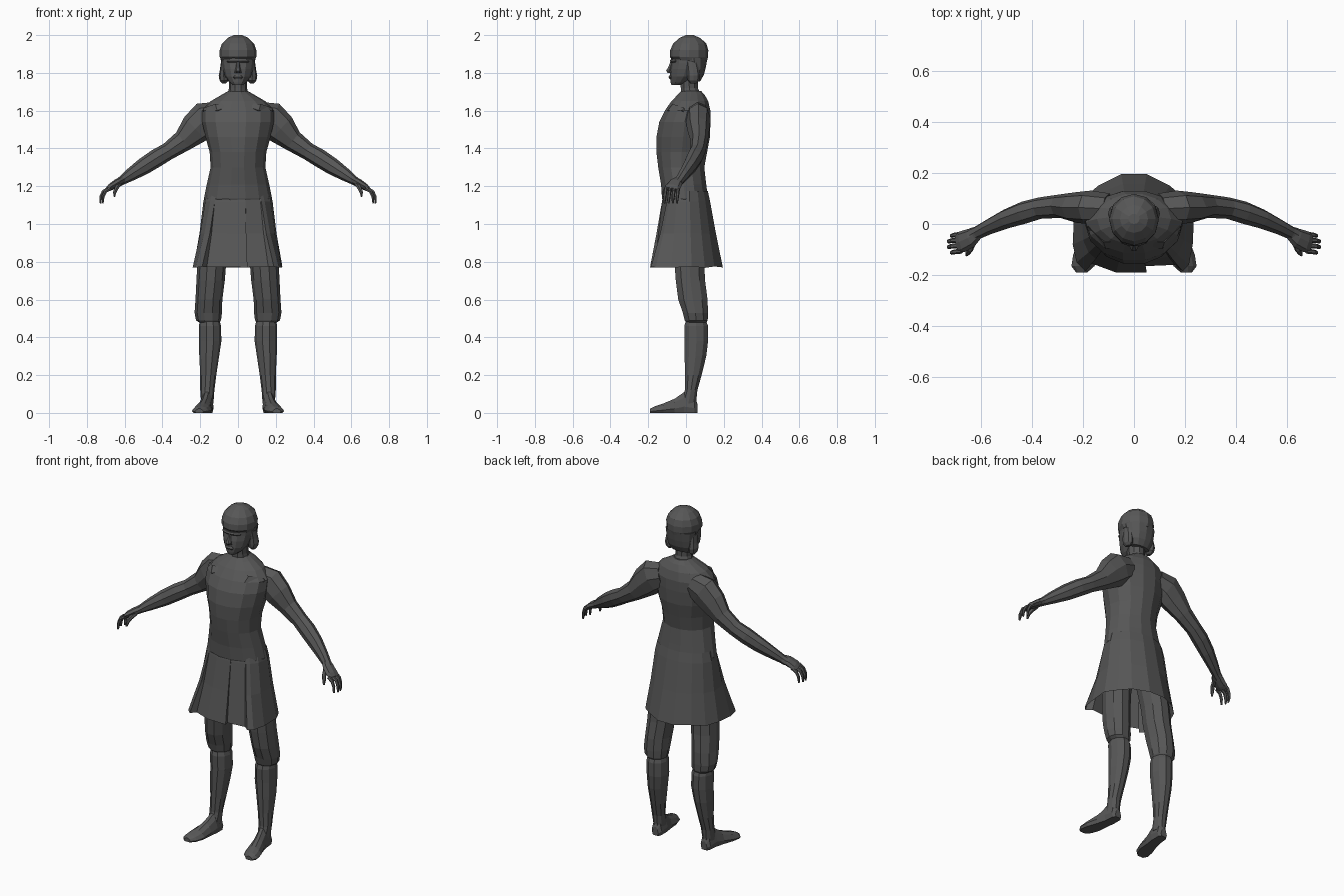
import bpy, bmesh, math
from mathutils import Vector

mat = bpy.data.materials.new("dark_grey")
mat.diffuse_color = (0.095, 0.095, 0.095, 1)


def finish(name, bm):
    bmesh.ops.recalc_face_normals(bm, faces=bm.faces)
    me = bpy.data.meshes.new(name)
    bm.to_mesh(me)
    bm.free()
    me.materials.append(mat)
    ob = bpy.data.objects.new(name, me)
    bpy.context.collection.objects.link(ob)
    return ob


def skin(name, loops, caps=True):
    """Bridge equal-length point loops into a faceted skin."""
    bm = bmesh.new()
    rows = [[bm.verts.new(p) for p in loop] for loop in loops]
    n = len(rows[0])
    for a, b in zip(rows, rows[1:]):
        for i in range(n):
            j = (i + 1) % n
            bm.faces.new((a[i], a[j], b[j], b[i]))
    if caps:
        bm.faces.new(rows[0])
        bm.faces.new(rows[-1])
    return finish(name, bm)


def column(name, rings, n=12, caps=True):
    """Upright loft; each ring is (z, x0, x1, y0, y1)."""
    loops = []
    for z, x0, x1, y0, y1 in rings:
        cx, cy, rx, ry = (x0 + x1) / 2, (y0 + y1) / 2, (x1 - x0) / 2, (y1 - y0) / 2
        loops.append([(cx + rx * math.cos(math.tau * i / n),
                       cy + ry * math.sin(math.tau * i / n), z) for i in range(n)])
    return skin(name, loops, caps)


def limb(name, path, n=8):
    """Loft along a path; each stop is (point, half depth in y, half height)."""
    pts = [Vector(p[0]) for p in path]
    loops = []
    for k, (p, ry, rz) in enumerate(path):
        d = (pts[min(k + 1, len(pts) - 1)] - pts[max(k - 1, 0)]).normalized()
        side = Vector((0, 1, 0))
        side = (side - d * side.dot(d)).normalized()
        up = d.cross(side)
        loops.append([pts[k] + side * ry * math.cos(math.tau * i / n)
                      + up * rz * math.sin(math.tau * i / n) for i in range(n)])
    return skin(name, loops)


def flip(rings, s):
    return [(z, min(a * s, b * s), max(a * s, b * s), c, d) for z, a, b, c, d in rings]


# Torso with sloping shoulders
column("torso", [
    (1.10, -.165, .165, -.115, .11), (1.135, -.18, .18, -.13, .12),
    (1.21, -.165, .165, -.135, .11), (1.30, -.145, .145, -.15, .10),
    (1.38, -.15, .15, -.16, .115), (1.46, -.172, .172, -.16, .13),
    (1.54, -.19, .19, -.145, .133), (1.60, -.19, .19, -.115, .132),
    (1.65, -.145, .145, -.08, .12), (1.685, -.085, .085, -.045, .10),
    (1.705, -.05, .05, -.025, .08)], 14)
column("neck", [(1.66, -.06, .06, -.03, .09), (1.72, -.048, .048, -.03, .065),
                (1.80, -.05, .05, -.035, .065)], 10)

# Face, hair cap and hair gathered at the back
column("face", [
    (1.735, -.025, .025, -.077, -.03), (1.75, -.045, .045, -.082, .02),
    (1.78, -.068, .068, -.085, .06), (1.82, -.08, .08, -.084, .08),
    (1.85, -.085, .085, -.078, .09), (1.90, -.085, .085, -.08, .10)], 12)
column("hair_cap", [
    (1.865, -.088, .088, -.068, .112), (1.885, -.097, .097, -.086, .117),
    (1.92, -.097, .097, -.084, .118), (1.955, -.085, .085, -.068, .108),
    (1.985, -.055, .055, -.035, .075), (2.0, -.022, .022, 0, .04)], 12)
column("back_hair", [
    (1.755, -.06, .06, .03, .075), (1.79, -.078, .078, .005, .095),
    (1.83, -.086, .086, -.01, .105), (1.88, -.093, .093, -.03, .114)], 12)

# Nose wedge, brow and lips
column("nose", [(1.80, -.018, .018, -.098, -.07), (1.81, -.017, .017, -.108, -.07),
                (1.835, -.01, .01, -.094, -.07), (1.86, -.008, .008, -.084, -.06)], 6)
column("lips", [(1.768, -.018, .018, -.087, -.07), (1.777, -.026, .026, -.093, -.07),
                (1.787, -.016, .016, -.088, -.07)], 8)
column("brow", [(1.856, -.055, .055, -.082, -.03), (1.863, -.06, .06, -.088, -.03),
                (1.872, -.055, .055, -.083, -.03)], 10)

# Skirt: folded hem narrowing to the waist, open below
hem = [(.235, .03), (.20, .10), (.14, .15), (.05, .195), (-.05, .195), (-.14, .15),
       (-.20, .10), (-.235, .03), (-.24, -.08), (-.225, -.15), (-.19, -.185), (-.165, -.155),
       (-.07, -.19), (.05, -.19), (.045, -.165), (.16, -.16), (.19, -.185),
       (.215, -.16), (.23, -.08)]
rows = []
for z, wx, wy, mix in ((.78, .235, .195, 0), (.95, .205, .16, .5),
                       (1.12, .185, .13, .9), (1.175, .172, .118, 1)):
    row = []
    for x, y in hem:
        a = math.atan2(y / .195, x / .235)
        ex, ey = wx * math.cos(a), wy * math.sin(a)
        fx, fy = x * wx / .235, y * wy / .195
        row.append((fx + (ex - fx) * mix, fy + (ey - fy) * mix,
                    z - (.012 * abs(math.sin(3 * a)) if mix == 0 else 0)))
    rows.append(row)
skin("skirt", rows, caps=False)

leg = [(1.00, .02, .18, -.08, .10), (.80, .062, .215, -.065, .10),
       (.70, .07, .22, -.058, .105), (.60, .083, .225, -.045, .118),
       (.53, .085, .23, -.02, .12), (.49, .09, .222, -.01, .118), (.475, .10, .20, 0, .11)]
shin = [(.50, .10, .20, 0, .105), (.46, .09, .207, -.012, .12), (.38, .088, .207, -.01, .12),
        (.30, .10, .205, -.01, .11), (.20, .115, .20, -.008, .085),
        (.12, .125, .20, -.008, .062), (.05, .13, .195, -.03, .055)]

for s, tag in ((1, "left"), (-1, "right")):
    def P(x, y, z):
        return (x * s, y, z)

    column(tag + "_trouser", flip(leg, s), 10)
    column(tag + "_shin", flip(shin, s), 10)

    # Foot: flat sole, toes turned out
    loops = []
    for y, cx, w, h in ((.06, .162, .02, .05), (.045, .162, .033, .085), (-.01, .165, .036, .11),
                        (-.06, .175, .04, .075), (-.12, .188, .05, .05),
                        (-.165, .20, .045, .035), (-.19, .205, .022, .022)):
        loops.append([P(cx + a * w, y, b * h) for a, b in
                      ((-.8, 0), (.8, 0), (1, .3), (.7, .75), (.25, 1), (-.25, 1), (-.7, .75), (-1, .3))])
    skin(tag + "_foot", loops)

    # Arm from shoulder to wrist
    limb(tag + "_arm", [
        (P(.10, .06, 1.58), .06, .07), (P(.17, .065, 1.555), .066, .095),
        (P(.225, .065, 1.505), .06, .085), (P(.29, .07, 1.44), .046, .058),
        (P(.37, .062, 1.385), .042, .046), (P(.43, .045, 1.35), .044, .048),
        (P(.50, .02, 1.305), .038, .045), (P(.57, -.012, 1.26), .03, .034),
        (P(.615, -.035, 1.23), .026, .024), (P(.635, -.045, 1.218), .03, .022)])

    # Hand with four curled fingers and a thumb
    limb(tag + "_palm", [(P(.61, -.035, 1.233), .024, .02), (P(.64, -.055, 1.217), .038, .022),
                         (P(.675, -.07, 1.195), .042, .018), (P(.692, -.075, 1.182), .036, .012)])
    for i in range(4):
        y = -.04 - i * .022
        out = .012 if i in (1, 2) else 0
        limb(tag + "_finger_%d" % (i + 1), [
            (P(.675, y, 1.19), .01, .011), (P(.702 + out, y - .003, 1.172), .0095, .0095),
            (P(.714 + out, y - .006, 1.145), .0085, .0085),
            (P(.716 + out, y - .008, 1.11), .005, .005)], 6)
    limb(tag + "_thumb", [(P(.63, -.07, 1.21), .014, .013), (P(.642, -.10, 1.192), .012, .012),
                          (P(.652, -.115, 1.17), .01, .01), (P(.655, -.122, 1.145), .005, .005)], 6)

    # Rolled hair beside the jaw
    column(tag + "_hair_roll", flip([
        (1.745, .065, .085, .025, .055), (1.76, .05, .098, .008, .07),
        (1.785, .05, .102, .005, .075), (1.815, .06, .096, .005, .07),
        (1.86, .07, .09, .0, .06)], s), 8)

    # Folded cloth over the upper chest
    skin(tag + "_chest_fold", [
        [P(.05, -.085, 1.625), P(.06, -.07, 1.64), P(.05, -.06, 1.60)],
        [P(.11, -.098, 1.60), P(.12, -.07, 1.635), P(.11, -.06, 1.58)],
        [P(.185, -.02, 1.60), P(.18, -.01, 1.615), P(.18, 0, 1.58)]])
